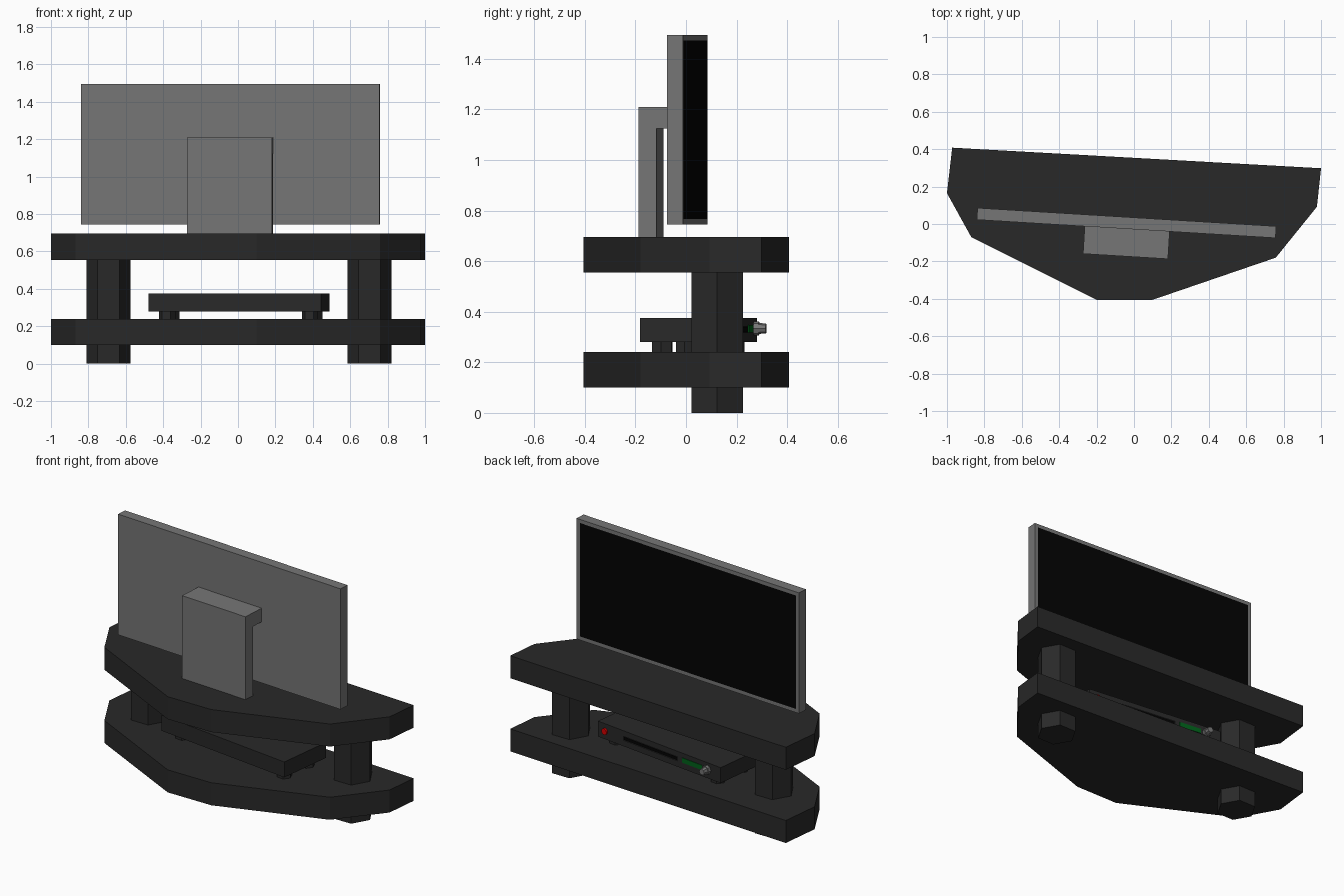
import bpy, bmesh
from math import radians, pi
from mathutils import Matrix, Vector

if "Cube" in bpy.data.objects:
    bpy.data.objects.remove(bpy.data.objects["Cube"])


def material(name, rgb):
    m = bpy.data.materials.new(name)
    m.diffuse_color = (*rgb, 1)
    m.use_nodes = True
    m.node_tree.nodes["Principled BSDF"].inputs["Base Color"].default_value = m.diffuse_color
    return m


DARK = material("dark_wood", (0.022, 0.022, 0.022))
GREY = material("casing_grey", (0.18, 0.18, 0.18))
BLACK = material("screen_black", (0.001, 0.001, 0.001))
RED = material("button_red", (0.7, 0.0, 0.0))
GREEN = material("display_green", (0.0, 0.12, 0.01))

TV = Matrix.Translation((-0.04, 0.005, 0)) @ Matrix.Rotation(radians(-3.5), 4, 'Z')
PLAYER = Matrix.Translation((0.005, 0.05, 0)) @ Matrix.Rotation(radians(-7), 4, 'Z')


def finish(bm, name, mats, frame):
    bmesh.ops.recalc_face_normals(bm, faces=bm.faces[:])
    mesh = bpy.data.meshes.new(name)
    bm.to_mesh(mesh)
    bm.free()
    for m in mats:
        mesh.materials.append(m)
    ob = bpy.data.objects.new(name, mesh)
    ob.matrix_world = frame
    bpy.context.collection.objects.link(ob)
    return ob


def prism(name, points, along, mat, frame=Matrix()):
    """Extrude a closed outline of 3D points along a vector."""
    bm = bmesh.new()
    face = bm.faces.new([bm.verts.new(p) for p in points])
    geom = bmesh.ops.extrude_face_region(bm, geom=[face], use_keep_orig=True)["geom"]
    verts = [g for g in geom if isinstance(g, bmesh.types.BMVert)]
    bmesh.ops.translate(bm, verts=verts, vec=Vector(along))
    return finish(bm, name, [mat], frame)


def box(name, x, y, z, mats, frame=Matrix(), panel=0, depth=0):
    """Box from ranges; optional inset panel on the +y face in the last material."""
    bm = bmesh.new()
    size = [b - a for a, b in (x, y, z)]
    mid = [(a + b) / 2 for a, b in (x, y, z)]
    bmesh.ops.create_cube(bm, size=1, matrix=Matrix.Translation(mid) @ Matrix.Diagonal((*size, 1)))
    if panel:
        bm.normal_update()
        face = max(bm.faces, key=lambda f: f.normal.y)
        bmesh.ops.inset_region(bm, faces=[face], thickness=panel, depth=depth)
        face.material_index = len(mats) - 1
    return finish(bm, name, mats, frame)


def cylinder(name, sides, r, height, place, mat, frame=Matrix(), top=None):
    bm = bmesh.new()
    bmesh.ops.create_cone(bm, cap_ends=True, segments=sides, radius1=r,
                          radius2=r if top is None else top, depth=height, matrix=place)
    return finish(bm, name, [mat], frame)


def upright(name, x, y, z0, z1, r, frame=Matrix()):
    """Hexagonal post with corners pointing along x."""
    place = Matrix.Translation((x, y, (z0 + z1) / 2)) @ Matrix.Rotation(pi / 2, 4, 'Z')
    return cylinder(name, 6, r, z1 - z0, place, DARK, frame)


# Two matching shelves
OUTLINE = [(-0.972, 0.408), (1.0, 0.298), (0.978, 0.092), (0.758, -0.18),
           (0.10, -0.405), (-0.20, -0.405), (-0.87, -0.07), (-1.0, 0.165)]
for name, z in (("lower_shelf", 0.10), ("upper_shelf", 0.555)):
    prism(name, [(x, y, z) for x, y in OUTLINE], (0, 0, 0.14), DARK)

# Hexagonal legs: feet under the lower shelf, posts between the shelves
for side, x in (("left", -0.692), ("right", 0.704)):
    upright(side + "_foot", x, 0.123, 0, 0.10, 0.118)
    upright(side + "_post", x, 0.123, 0.24, 0.555, 0.118)

# Television panel with black screen, and its hooked stand
box("television", (-0.8, 0.8), (-0.031, 0.032), (0.745, 1.495), [GREY, BLACK], TV, panel=0.032)
HOOK = [(-0.178, 0.695), (-0.108, 0.695), (-0.108, 1.125),
        (-0.031, 1.125), (-0.031, 1.21), (-0.178, 1.21)]
prism("television_stand", [(-0.222, y, z) for y, z in HOOK], (0.455, 0, 0), GREY, TV)

# Media player body and small feet
B = 0.176
box("player_body", (-0.465, 0.465), (-B, B), (0.28, 0.376), [DARK], PLAYER)
for ex, x in (("left", -0.375), ("right", 0.395)):
    for ey, y in (("front", -0.096), ("back", 0.096)):
        upright(f"player_foot_{ey}_{ex}", x, y, 0.24, 0.28, 0.044, PLAYER)

# Player controls on the screen side
TO_BACK = Matrix.Rotation(-pi / 2, 4, 'X')
cylinder("power_button", 12, 0.019, 0.012, Matrix.Translation((0.41, B + 0.005, 0.33)) @ TO_BACK,
         RED, PLAYER)
box("disc_tray", (-0.14, 0.27), (B - 0.005, B + 0.003), (0.318, 0.342), [DARK, BLACK], PLAYER,
    panel=0.004, depth=-0.002)
box("display", (-0.325, -0.175), (B - 0.005, B + 0.003), (0.318, 0.348), [GREEN], PLAYER)
cylinder("knob_base", 8, 0.027, 0.02, Matrix.Translation((-0.365, B + 0.01, 0.334)) @ TO_BACK,
         GREY, PLAYER)
cylinder("knob", 8, 0.022, 0.03, Matrix.Translation((-0.365, B + 0.033, 0.334)) @ TO_BACK,
         GREY, PLAYER, top=0.019)
